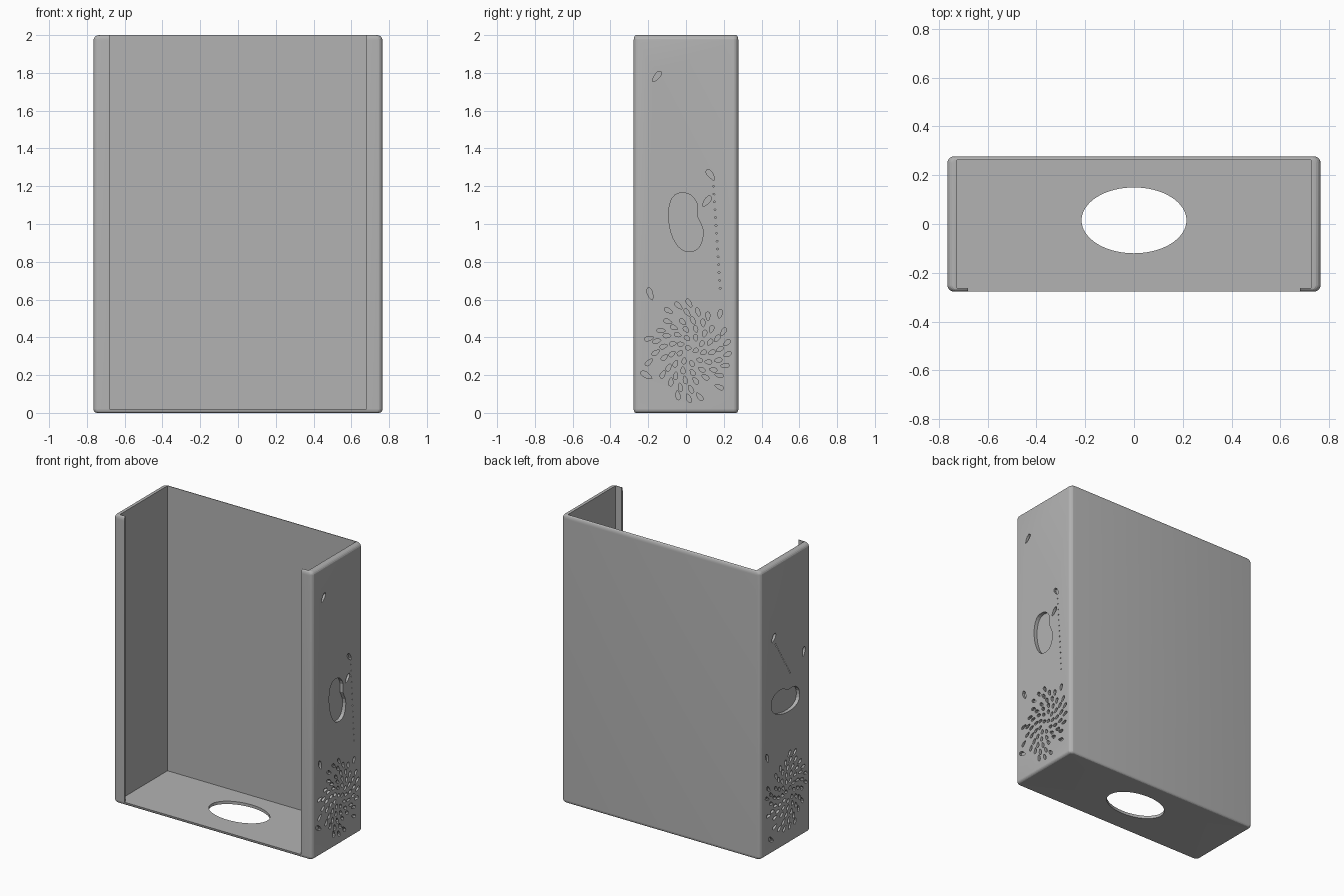
import bpy, bmesh, math, random

random.seed(4)
scene = bpy.context.scene
if "Cube" in bpy.data.objects:
    bpy.data.objects.remove(bpy.data.objects["Cube"], do_unlink=True)

# Single grey colour
grey = bpy.data.materials.new("plain grey")
grey.use_nodes = True
colour = (0.45, 0.45, 0.45, 1)
grey.diffuse_color = colour
grey.node_tree.nodes["Principled BSDF"].inputs["Base Color"].default_value = colour

WIDTH, DEPTH, HEIGHT, FLOOR = 0.765, 0.277, 2.0, 0.02
INNER_X, INNER_Y, LIP_X = 0.725, 0.262, 0.68
ROUND, RIM_INSET, STEPS = 0.028, 0.012, 5


def make_object(name, bm):
    bmesh.ops.recalc_face_normals(bm, faces=bm.faces)
    mesh = bpy.data.meshes.new(name)
    bm.to_mesh(mesh)
    bm.free()
    mesh.materials.append(grey)
    obj = bpy.data.objects.new(name, mesh)
    scene.collection.objects.link(obj)
    bpy.ops.object.select_all(action="DESELECT")
    obj.select_set(True)
    bpy.context.view_layer.objects.active = obj
    bpy.ops.object.shade_smooth_by_angle(angle=math.radians(12))


def ring(bm, points):
    return [bm.verts.new(p) for p in points]


def loft(bm, a, b):
    """Closed band of quads between two rings."""
    for i in range(len(a)):
        j = (i + 1) % len(a)
        bm.faces.new((a[i], a[j], b[j], b[i]))


def fill(bm, loops, normal):
    """Flat face bounded by the first loop, with the others as holes."""
    edges = []
    for loop in loops:
        for a, b in zip(loop, loop[1:] + loop[:1]):
            edges.append(bm.edges.get((a, b)) or bm.edges.new((a, b)))
    bmesh.ops.triangle_fill(bm, use_beauty=True, edges=edges, normal=normal)


def perimeter(inset, side_inset):
    """Rounded rectangle in plan, clockwise from the front right corner."""
    hw, hd = WIDTH - side_inset * inset, DEPTH - RIM_INSET * inset
    r = ROUND - RIM_INSET * inset
    points = []
    for k, (sx, sy) in enumerate([(-1, -1), (-1, 1), (1, 1), (1, -1)]):
        for i in range(STEPS + 1):
            a = math.radians(270 - 90 * k - 90 * i / STEPS)
            points.append((sx * (hw - r) + r * math.cos(a), sy * (hd - r) + r * math.sin(a)))
    return points


def channel(inset):
    """Plan of the back, two sides and two front lips."""
    front = -DEPTH + RIM_INSET * inset
    return ([(-LIP_X, front)] + perimeter(inset, ROUND) + [
        (LIP_X, front), (LIP_X, -INNER_Y), (INNER_X, -INNER_Y), (INNER_X, INNER_Y),
        (-INNER_X, INNER_Y), (-INNER_X, -INNER_Y), (-LIP_X, -INNER_Y)])


def petal(y, z, length, width, angle):
    """Leaf shape, blunt at the outer end."""
    points = []
    for i in range(10):
        t = math.tau * i / 10
        u = length * math.cos(t)
        v = width * math.sin(t) * (1 + 0.35 * math.cos(t))
        points.append((y + u * math.cos(angle) - v * math.sin(angle),
                       z + u * math.sin(angle) + v * math.cos(angle)))
    return points


def badge(y, z, turn):
    """Kidney-shaped recess with a soft notch."""
    points = []
    for i in range(32):
        t = math.tau * i / 32
        u = 0.155 * math.sin(t)
        v = 0.09 * math.copysign(abs(math.cos(t)) ** 0.8, math.cos(t)) - 0.12 * u
        if math.cos(t) > 0:
            v -= 0.025 * math.exp(-(u - 0.03) ** 2 / 0.002)
        points.append((y + v * math.cos(turn) - u * math.sin(turn),
                       z + v * math.sin(turn) + u * math.cos(turn)))
    return points


def blossom(cy, cz):
    """Rings of leaf shapes growing outward with a slight swirl."""
    for row in range(6):
        count = 5 + 4 * row
        for i in range(count):
            a = math.tau * (i + 0.5 * (row % 2)) / count + 0.2 * row
            r = 0.022 + 0.042 * row + random.uniform(-0.002, 0.002)
            if row < 5 or random.random() < 0.7:
                yield petal(cy + r * math.cos(a), cz + 1.08 * r * math.sin(a),
                            0.015 + 0.002 * row, 0.011, a + 0.5)


def engrave(bm, side, centre, turn, loose, trail):
    """Sink the badge, loose petals, dotted trail and blossom into a side wall."""
    shapes = [(badge(0, 1.01, turn), 0.025)]
    shapes += [(petal(y, z, 0.034, 0.014, a), 0.018) for y, z, a in loose]
    (y0, z0), (y1, z1) = trail
    shapes += [(petal(y0 + (y1 - y0) * i / 13, z0 + (z1 - z0) * i / 13, 0.005, 0.004, 0), 0.012)
               for i in range(14)]
    shapes += [(outline, 0.018) for outline in blossom(*centre)]

    # Keep shapes inside the flat wall and clear of each other
    kept, taken = [], []
    for outline, depth in shapes:
        inside = all(abs(y) < DEPTH - ROUND - 0.004 and z > 0.03 for y, z in outline)
        if inside and all(math.dist(p, q) > 0.006 for p in outline for q in taken):
            kept.append((outline, depth))
            taken += outline

    wall = max((f for f in bm.faces if f.normal.x * side > 0.99
                and f.calc_center_median().x * side > INNER_X + 0.02),
               key=lambda f: f.calc_area())
    border = list(wall.verts)
    bmesh.ops.delete(bm, geom=[wall], context="FACES_ONLY")
    rims = [ring(bm, [(side * WIDTH, y, z) for y, z in outline]) for outline, depth in kept]
    fill(bm, [border] + rims, (side, 0, 0))
    for rim, (outline, depth) in zip(rims, kept):
        base = ring(bm, [(side * (WIDTH - depth), y, z) for y, z in outline])
        loft(bm, rim, base)
        bm.faces.new(base)


# Upright shell: back, sides and lips, with a rounded top rim
bm = bmesh.new()
levels = [(FLOOR, 0)]
for i in range(STEPS + 1):
    a = math.pi / 2 * i / STEPS
    levels.append((HEIGHT - ROUND + ROUND * math.sin(a), 1 - math.cos(a)))
rings = [ring(bm, [(x, y, z) for x, y in channel(inset)]) for z, inset in levels]
for low, high in zip(rings, rings[1:]):
    loft(bm, low, high)
bm.faces.new(rings[0])
bm.faces.new(rings[-1])
bmesh.ops.recalc_face_normals(bm, faces=bm.faces)

engrave(bm, 1, (0.03, 0.33), 0,
        [(0.13, 1.26, 2.2), (-0.155, 1.78, 0.9), (-0.19, 0.63, 1.9),
         (-0.21, 0.2, 2.6), (0.11, 1.12, 0.9)],
        [(0.145, 1.2), (0.18, 0.66)])
engrave(bm, -1, (-0.03, 0.37), math.pi / 2,
        [(0.13, 1.49, 2.2), (-0.2, 1.27, 1.8), (0.2, 0.68, 1.2), (0.16, 0.1, 0.6)],
        [(0.11, 1.44), (-0.05, 1.18)])
make_object("case_shell", bm)

# Floor plate with rounded lower edge and an oval hole
bm = bmesh.new()
rings, holes = [], []
for i in range(STEPS + 1):
    a = math.pi / 2 * i / STEPS
    z = FLOOR - FLOOR * math.sin(a)
    rings.append(ring(bm, [(x, y, z) for x, y in perimeter(1 - math.cos(a), FLOOR)]))
for high, low in zip(rings, rings[1:]):
    loft(bm, high, low)
for z in (FLOOR, 0):
    holes.append(ring(bm, [(0.215 * math.cos(math.tau * i / 64),
                            0.015 + 0.135 * math.sin(math.tau * i / 64), z) for i in range(64)]))
loft(bm, *holes)
fill(bm, [rings[0], holes[0]], (0, 0, 1))
fill(bm, [rings[-1], holes[1]], (0, 0, -1))
make_object("floor_plate", bm)
